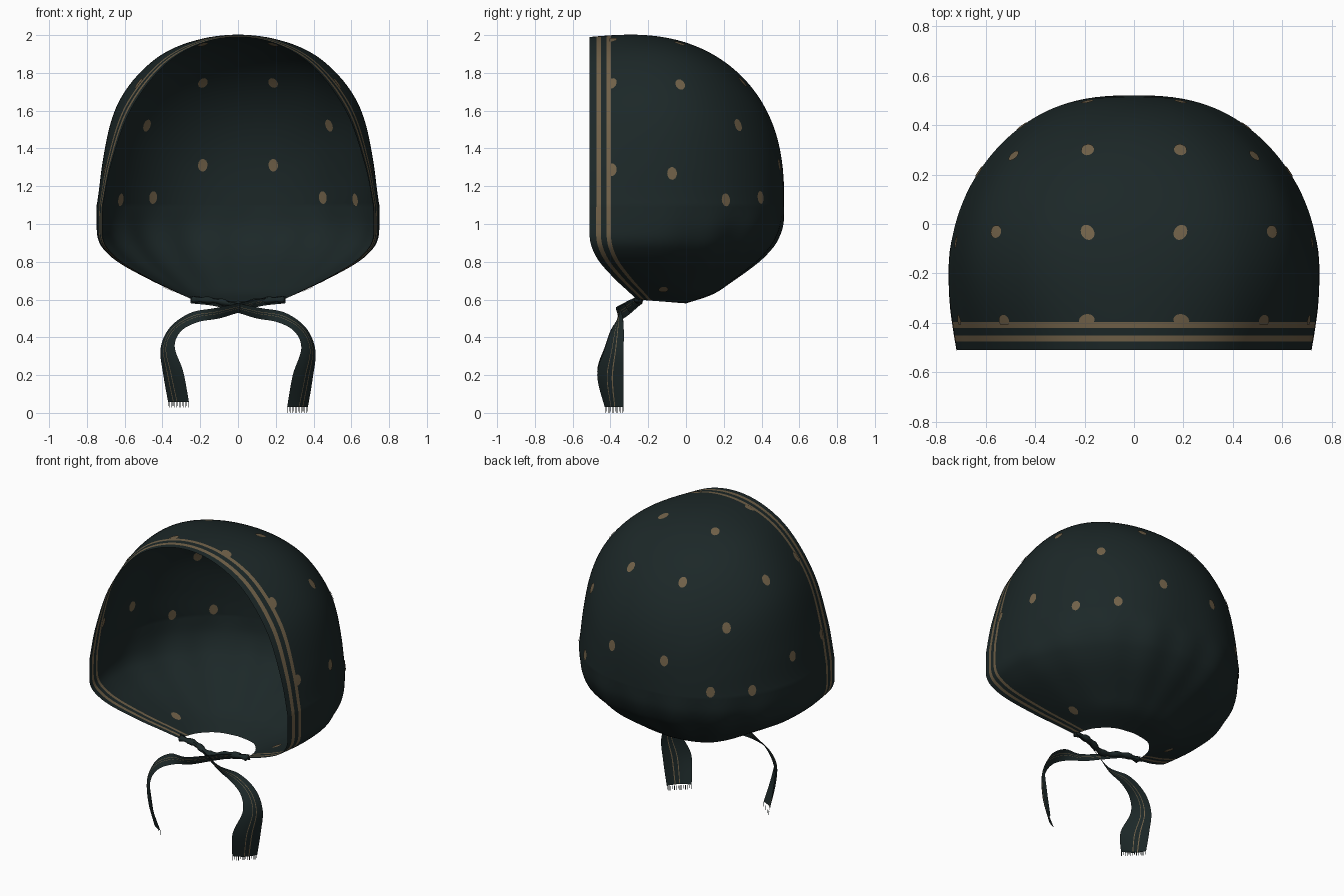
import bpy, bmesh, math
from mathutils import Vector
from mathutils.bvhtree import BVHTree

if "Cube" in bpy.data.objects:
    bpy.data.objects.remove(bpy.data.objects["Cube"])


def material(name, rgb):
    m = bpy.data.materials.new(name)
    m.diffuse_color = (*rgb, 1)
    m.use_nodes = True
    m.node_tree.nodes["Principled BSDF"].inputs["Base Color"].default_value = m.diffuse_color
    return m


CLOTH = material("dark teal cloth", (0.0115, 0.0205, 0.0208))
GOLD = material("dull gold print", (0.165, 0.12, 0.066))


def finish(bm, name):
    me = bpy.data.meshes.new(name)
    for f in bm.faces:
        f.smooth = True
    bm.to_mesh(me)
    me.materials.append(CLOTH)
    me.materials.append(GOLD)
    bpy.context.collection.objects.link(bpy.data.objects.new(name, me))
    bm.free()


def spline(pts, steps):
    """Catmull-Rom curve through the points."""
    pts, out = [Vector(p) for p in pts], []
    get = lambda i: pts[max(0, min(len(pts) - 1, i))]
    for i in range(len(pts) - 1):
        a, b, c, d = (get(i + k) for k in (-1, 0, 1, 2))
        for s in range(steps):
            t = s / steps
            out.append(0.5 * (2 * b + (c - a) * t + (2 * a - 5 * b + 4 * c - d) * t * t
                              + (3 * b - a - 3 * c + d) * t ** 3))
    return out + [pts[-1].copy()]


def mirror(p):
    return Vector((-p[0], p[1], p[2]))


# Upper hood: meridians swept from the face arch to the back of the head
arch = [(0, -.51, 1.99), (.21, -.51, 1.95), (.40, -.51, 1.83), (.57, -.51, 1.60),
        (.67, -.51, 1.32), (.715, -.51, 1.10)]
rim = spline([mirror(p) for p in arch[:0:-1]] + arch, 10)
POLE_Y, POLE_Z, N = 0.52, 1.10, 2.6
STRIPE_D = (0, .035, .06, .09, .113)      # stripe edges, measured back from the rim
RINGS = 44
SPAN = POLE_Y + .51
us = [d / SPAN for d in STRIPE_D]
t0 = math.asin(us[-1] ** (N / 2))
us += [min(1, math.sin(t0 + (math.pi / 2 - t0) * k / RINGS) ** (2 / N)) for k in range(1, RINGS + 1)]

bm = bmesh.new()


def skin(columns):
    for a, b in zip(columns, columns[1:]):
        for j in range(len(a) - 1):
            f = bm.faces.new((a[j], b[j], b[j + 1], a[j + 1]))
            f.material_index = 1 if j in (1, 3) else 0


upper = []
for r in rim:
    th = math.atan2(abs(r.x), r.z - POLE_Z)
    bulge = .034 + .046 * math.sin(th) ** 2 + .09 * math.sin(2 * th) ** 2
    col = []
    for u in us:
        rr = max(0, 1 - u ** N) ** (1 / N) * (1 + bulge * math.sin(math.pi * u))
        col.append(Vector((r.x * rr, r.y + SPAN * u, POLE_Z + (r.z - POLE_Z) * rr)))
    upper.append(col)
skin([[bm.verts.new(p) for p in col] for col in upper])

# Lower hood: the widest section drawn in to the neck hole, with gathers
hole = spline([(.24, -.26, .60), (.215, -.13, .59), (.13, -.03, .582), (0, 0, .58)], 30)
lengths = [0]
for a, b in zip(hole, hole[1:]):
    lengths.append(lengths[-1] + (b - a).length)
# rows of (height, draw-in at the rim, draw-in at the back)
profile = spline([(1.1, 1, 1), (1.0, 1.005, .985), (.92, .995, .93), (.86, .93, .85), (.79, .77, .71),
                  (.70, .45, .47), (.635, .18, .27), (.59, 0, 0)], 6)


def hole_point(dist):
    i = min(len(hole) - 2, max(k for k in range(len(hole)) if lengths[k] <= dist + 1e-9))
    return hole[i].lerp(hole[i + 1], min(1, (dist - lengths[i]) / (lengths[i + 1] - lengths[i])))


section = upper[-1]
run = [0]
for a, b in zip(section, section[1:]):
    run.append(run[-1] + (b - a).length)
d4 = .7 * STRIPE_D[4]
for side in (1, -1):
    rows = []
    for z, h_rim, h_back in profile:
        row = []
        for k, s in enumerate(section):
            back = 0 if k < 5 else (run[k] - run[4]) / (run[-1] - run[4])
            dist = .7 * STRIPE_D[k] if k < 5 else d4 + (lengths[-1] - d4) * back
            b = hole_point(dist)
            down = (1.1 - z) / .51
            mix = min(1, back * 1.6)
            mix *= mix * (3 - 2 * mix)
            h = h_rim + (h_back - h_rim) * mix
            fold = .014 * math.sin(math.pi * down) * min(1, back * 2) * math.cos(back * 31)
            p = b.lerp(s, h * (1 + fold))
            p.z = z + (b.z - .59) * down ** 3
            p.x *= side
            row.append(bm.verts.new(p))
        rows.append(row)
    skin(rows)
bmesh.ops.remove_doubles(bm, verts=bm.verts, dist=1e-4)
bmesh.ops.recalc_face_normals(bm, faces=bm.faces)
tree = BVHTree.FromBMesh(bm)
finish(bm, "hood")

# Printed dots: thin patches on both sides of the cloth
dots = [(.19, -.03, 1.97), (.56, -.03, 1.74), (.74, -.07, 1.27), (.19, -.39, 1.97),
        (.52, -.39, 1.74), (.72, -.395, 1.29), (.19, .31, 1.76), (.50, .29, 1.53),
        (.185, .48, 1.31), (.45, .39, 1.14), (.64, .22, 1.13), (.36, -.12, .67)]
bm = bmesh.new()
for d in [Vector(p) for p in dots] + [mirror(p) for p in dots]:
    loc, nor, _, _ = tree.find_nearest(d)
    side = nor.cross(Vector((0, 0, 1))).normalized()
    up = side.cross(nor)
    for off in (.004, -.004):
        rings = []
        for k in (.5, 1):
            ring = []
            for s in range(16):
                a = s * math.tau / 16
                p = loc + side * .026 * k * math.cos(a) + up * .034 * k * math.sin(a)
                p.y = max(p.y, -.405)
                q, m, _, _ = tree.find_nearest(p)
                ring.append(bm.verts.new(q + m * off))
            rings.append(ring)
        faces = [bm.faces.new(rings[0])]
        for s in range(16):
            t = (s + 1) % 16
            faces.append(bm.faces.new((rings[0][s], rings[1][s], rings[1][t], rings[0][t])))
        for f in faces:
            f.material_index = 1
finish(bm, "printed_dots")

# Ties: ribbons that cross under the chin and hang down, with a fringe
outer = [(-.25, -.24, .62), (-.12, -.27, .605), (0, -.32, .58), (.12, -.36, .555),
         (.25, -.34, .53), (.36, -.33, .45), (.41, -.33, .33), (.395, -.33, .18), (.37, -.33, .03)]
inner = [(-.25, -.23, .58), (-.12, -.25, .565), (0, -.29, .53), (.10, -.33, .50),
         (.21, -.37, .48), (.30, -.40, .43), (.335, -.43, .34), (.29, -.47, .20), (.26, -.43, .03)]
CROSS = (0, .15, .33, .37, .52, .55, .77, 1)


def tie(name, flip, lift, shift):
    def place(pts):
        out = []
        for p in pts:
            v = mirror(p) if flip else Vector(p)
            v.z += lift * max(0, 1 - p[2] / .5)
            v.y += shift if abs(v.x) < .13 else 0
            out.append(v)
        return spline(out, 8)
    bm = bmesh.new()
    rows = []
    for a, b in zip(place(outer), place(inner)):
        bow = (b - a).cross(Vector((0, 0, 1))) * (.12 if flip else -.12)
        rows.append([bm.verts.new(a.lerp(b, c) + bow * math.sin(math.pi * c)) for c in CROSS])
    for r, s in zip(rows, rows[1:]):
        for j in range(len(CROSS) - 1):
            f = bm.faces.new((r[j], r[j + 1], s[j + 1], s[j]))
            f.material_index = 1 if j in (2, 4) else 0
    end = [v.co.copy() for v in rows[-1]]
    w = (end[-1] - end[0]).normalized() * .004
    for k in range(14):                     # fringe threads
        p = end[0].lerp(end[-1], k / 13.5)
        drop = Vector((0, 0, -.03 if k % 3 else -.022))
        bm.faces.new([bm.verts.new(q) for q in (p, p + w, p + w + drop, p + drop)])
    finish(bm, name)


tie("right_tie", False, 0, 0)
tie("left_tie", True, .03, -.012)

# Bunched cloth along the front of the neck hole, thickest at the knot
bm = bmesh.new()
path = spline([(-.25, -.25, .60), (-.13, -.255, .595), (0, -.29, .575), (.13, -.255, .595), (.25, -.25, .60)], 6)
rings = []
for i, p in enumerate(path):
    rad = .016 + .004 * math.sin(i * 1.7)
    if i in (0, len(path) - 1):
        rad = .004
    rings.append([bm.verts.new(p + Vector((0, 1.3 * rad * math.cos(a * math.tau / 10),
                                           rad * math.sin(a * math.tau / 10)))) for a in range(10)])
for r, s in zip(rings, rings[1:]):
    for a in range(10):
        bm.faces.new((r[a], r[(a + 1) % 10], s[(a + 1) % 10], s[a]))
finish(bm, "knot_bunch")
